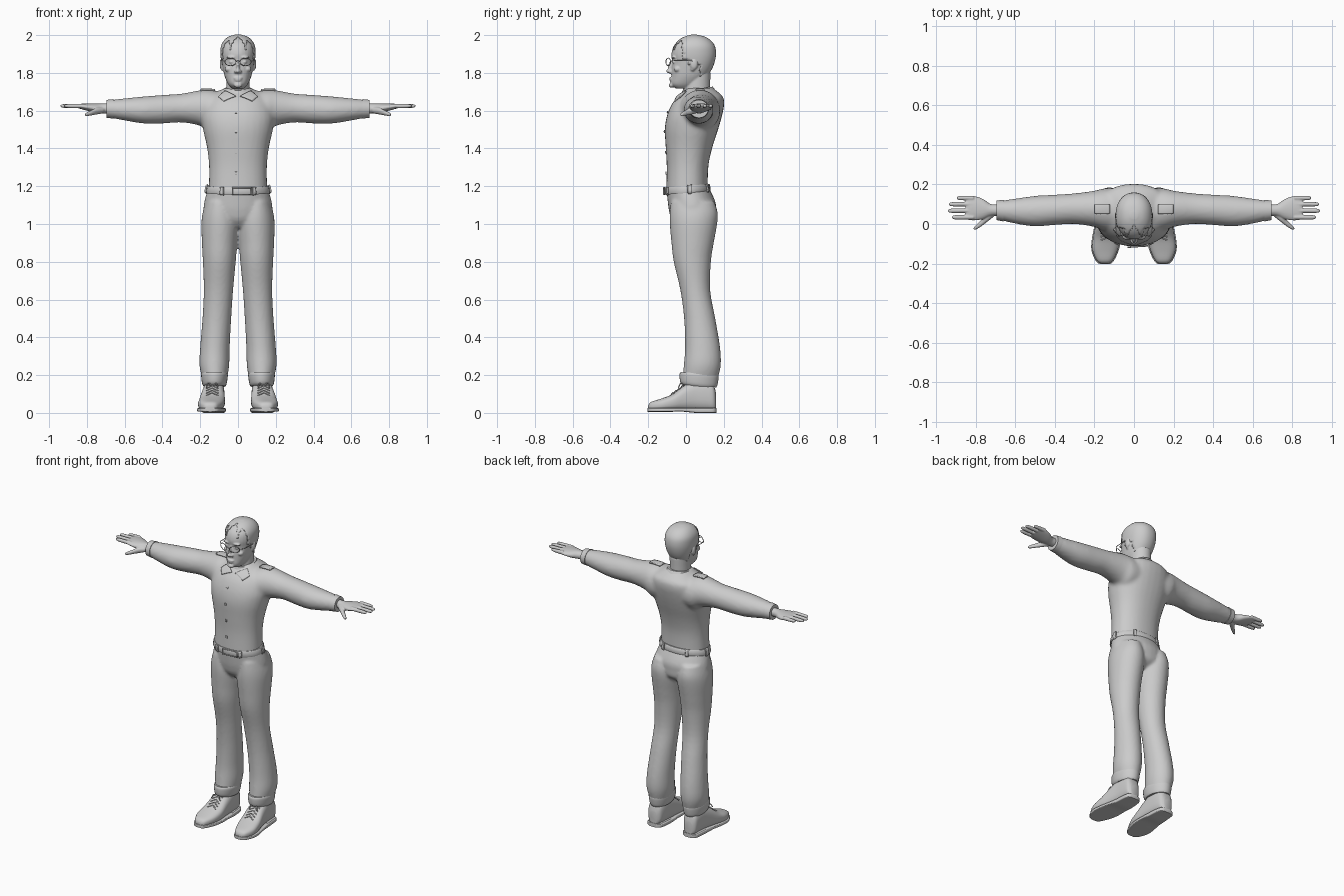
import bpy, bmesh, math
from mathutils import Matrix, Vector

cube = bpy.data.objects.get("Cube")
if cube:
    bpy.data.objects.remove(cube)

grey = bpy.data.materials.new("plain grey")
grey.use_nodes = True
grey.diffuse_color = (0.6, 0.6, 0.6, 1)
grey.node_tree.nodes["Principled BSDF"].inputs["Base Color"].default_value = (0.6, 0.6, 0.6, 1)


def spline(p0, p1, p2, p3, t):
    return [b + 0.5 * t * (c - a + t * (2*a - 5*b + 4*c - d + t * (3*(b - c) + d - a)))
            for a, b, c, d in zip(p0, p1, p2, p3)]


def loft(bm, axis, rows, power=1.0, tilt=0.0, steps=4, sides=32):
    """Skin sections (station, low a, high a, low b, high b) along an axis."""
    n = len(rows)
    fine = [spline(rows[max(i-1, 0)], rows[i], rows[i+1], rows[min(i+2, n-1)], k / steps)
            for i in range(n - 1) for k in range(steps)] + [rows[-1]]
    rings = []
    for s, a0, a1, b0, b1 in fine:
        ring = []
        for k in range(sides):
            ang = math.tau * k / sides
            c, d = math.cos(ang), math.sin(ang)
            a = (a0 + a1) / 2 + (a1 - a0) / 2 * math.copysign(abs(c) ** power, c)
            b = (b0 + b1) / 2 + (b1 - b0) / 2 * math.copysign(abs(d) ** power, d)
            x, y, z = {"X": (s, a, b), "Y": (a, s, b), "Z": (a, b, s)}[axis]
            ring.append(bm.verts.new((x, y, z + tilt * y)))
        rings.append(ring)
    faces = [bm.faces.new((r[k], r[(k+1) % sides], q[(k+1) % sides], q[k]))
             for r, q in zip(rings, rings[1:]) for k in range(sides)]
    faces += [bm.faces.new(rings[0]), bm.faces.new(rings[-1])]
    bmesh.ops.recalc_face_normals(bm, faces=faces)


def centred(rows):
    return [(z, -w, w, y0, y1) for z, w, y0, y1 in rows]


def blob(bm, place, size):
    bmesh.ops.create_uvsphere(bm, u_segments=20, v_segments=12, radius=1,
                              matrix=Matrix.Translation(place) @ Matrix.Diagonal((*size, 1)))


def finish(name, bm, voxel=0, mirror=False, smooth=4):
    me = bpy.data.meshes.new(name)
    bm.to_mesh(me)
    bm.free()
    ob = bpy.data.objects.new(name, me)
    bpy.context.collection.objects.link(ob)
    me.materials.append(grey)
    if mirror:
        ob.modifiers.new("mirror", "MIRROR").use_mirror_merge = False
    if voxel:
        rem = ob.modifiers.new("blend", "REMESH")
        rem.mode, rem.voxel_size, rem.use_smooth_shade = "VOXEL", voxel, True
        sm = ob.modifiers.new("smooth", "SMOOTH")
        sm.factor, sm.iterations = 0.5, smooth
    bpy.ops.object.select_all(action="DESELECT")
    ob.select_set(True)
    bpy.context.view_layer.objects.active = ob
    bpy.ops.object.shade_smooth_by_angle(angle=math.radians(45))
    return ob


def tube(name, paths, radius, closed=False, mirror=False):
    cu = bpy.data.curves.new(name, "CURVE")
    cu.dimensions, cu.bevel_depth, cu.bevel_resolution, cu.use_fill_caps = "3D", radius, 2, True
    for pts in paths:
        sp = cu.splines.new("POLY")
        sp.points.add(len(pts) - 1)
        for p, co in zip(sp.points, pts):
            p.co = (*co, 1)
        sp.use_cyclic_u = closed
    cu.materials.append(grey)
    ob = bpy.data.objects.new(name, cu)
    bpy.context.collection.objects.link(ob)
    if mirror:
        ob.modifiers.new("mirror", "MIRROR").use_mirror_merge = False
    return ob


def plate(name, corners, target, thick=0.006, mirror=True):
    """A thin patch laid onto the surface of another part."""
    bm = bmesh.new()
    a, b, c, d = map(Vector, corners)
    n = 8
    grid = [[bm.verts.new(a.lerp(b, i/n).lerp(d.lerp(c, i/n), j/n)) for i in range(n+1)]
            for j in range(n+1)]
    for j in range(n):
        for i in range(n):
            bm.faces.new((grid[j][i], grid[j][i+1], grid[j+1][i+1], grid[j+1][i]))
    ob = finish(name, bm, mirror=mirror)
    wrap = ob.modifiers.new("wrap", "SHRINKWRAP")
    wrap.target, wrap.wrap_mode, wrap.offset = target, "ABOVE_SURFACE", 0.004
    sol = ob.modifiers.new("thickness", "SOLIDIFY")
    sol.thickness, sol.offset = thick, 0
    return ob


# Shirt: torso and sleeves blended together
bm = bmesh.new()
loft(bm, "Z", centred([(1.17, .155, -.105, .115), (1.3, .153, -.102, .118), (1.4, .163, -.107, .138),
                       (1.5, .185, -.112, .17), (1.57, .195, -.102, .19), (1.63, .185, -.078, .202),
                       (1.67, .165, -.048, .198), (1.695, .12, -.02, .175), (1.72, .07, 0, .14)]), 0.9)
for s in (-1, 1):
    loft(bm, "X", [(s*x, *r) for x, *r in [
        (.08, -.04, .18, 1.5, 1.7), (.15, -.035, .18, 1.49, 1.71), (.2, -.015, .168, 1.52, 1.708),
        (.3, 0, .155, 1.538, 1.69), (.4, -.005, .148, 1.532, 1.683), (.5, -.012, .142, 1.532, 1.675),
        (.6, .002, .128, 1.548, 1.665), (.69, .024, .115, 1.565, 1.655)]])
shirt = finish("shirt", bm, voxel=.011, smooth=5)

bm = bmesh.new()
loft(bm, "X", [(.66, .013, .122, 1.558, 1.661), (.695, .02, .118, 1.562, 1.657)], steps=1)
finish("sleeve_cuffs", bm, mirror=True)

# Trousers: hips and legs blended together
bm = bmesh.new()
loft(bm, "Z", centred([(.98, .1, -.04, .1), (1.02, .165, -.075, .15), (1.07, .182, -.09, .158),
                       (1.12, .178, -.097, .155), (1.2, .155, -.105, .117)]))
for s in (-1, 1):
    loft(bm, "Z", [(z, s*a, s*b, *r) for z, a, b, *r in [
        (.17, .06, .185, -.02, .165), (.25, .047, .204, -.012, .184), (.35, .044, .2, -.005, .18),
        (.5, .036, .188, -.01, .155), (.65, .026, .181, -.03, .128), (.8, .012, .186, -.065, .132),
        (.9, .004, .191, -.077, .147), (1, -.005, .194, -.086, .165), (1.06, .005, .187, -.086, .168),
        (1.12, .02, .17, -.08, .15)]])
trousers = finish("trousers", bm, voxel=.009, smooth=4)

bm = bmesh.new()
loft(bm, "Z", [(.145, .066, .183, -.015, .16), (.16, .06, .19, -.03, .167), (.2, .054, .195, -.034, .173),
               (.214, .058, .192, -.028, .17)], tilt=-.06)
finish("trouser_turnups", bm, mirror=True)

# Belt, loops and buckle
bm = bmesh.new()
loft(bm, "Z", centred([(1.164, .168, -.11, .128), (1.17, .17, -.113, .131),
                       (1.196, .165, -.113, .127), (1.202, .162, -.11, .123)]), tilt=.08, steps=1)
belt = finish("belt", bm)
for x, y in ((.09, -.11), (.165, .02), (.09, .12)):
    side = Vector((.011, 0, 0)) if abs(y) > .05 else Vector((0, .011, 0))
    up, mid = Vector((0, 0, .026)), Vector((x, y, 1.183 + .08 * y))
    plate("belt_loops", [mid - side - up, mid + side - up, mid + side + up, mid - side + up], belt, .009)
tube("belt_buckle", [[(-.03, -.117, 1.157), (.07, -.11, 1.157), (.07, -.11, 1.192), (-.03, -.117, 1.192)]],
     .004, closed=True)

# Shoes: uppers, soles, heels and laces
upper = [(-.2, .128, .165, .012, .04), (-.185, .108, .187, .01, .058), (-.13, .082, .21, .01, .076),
         (-.07, .07, .207, .01, .1), (-.01, .07, .195, .01, .145), (.05, .072, .185, .01, .175),
         (.11, .076, .18, .01, .175), (.145, .085, .174, .01, .15), (.16, .105, .155, .015, .1)]
bm = bmesh.new()
loft(bm, "Y", upper, 0.75)
finish("shoe_uppers", bm, mirror=True)
bm = bmesh.new()
loft(bm, "Y", [(y * 1.015, a - .005, b + .005, .006 if y < .05 else 0, .026) for y, a, b, *r in upper], 0.3)
loft(bm, "Y", [(.05, .074, .184, 0, .03), (.15, .085, .175, 0, .03)], 0.3, steps=1)
finish("shoe_soles", bm, mirror=True)
laces = []
for i in range(5):
    y, z = -.07 + .017 * i, .104 + .0125 * i
    for tip in (-.012, .012):
        laces.append([(.105, y - tip, z - .012), (.137, y, z + .003), (.168, y + tip, z - .012)])
laces.append([(.137, -.01, .158), (.115, -.03, .156), (.108, -.04, .135)])
laces.append([(.137, -.01, .158), (.16, -.03, .156), (.168, -.04, .135)])
tube("shoe_laces", laces, .003, mirror=True)

# Hands: palm, four fingers and thumb
bm = bmesh.new()
loft(bm, "X", [(.66, .04, .1, 1.585, 1.64), (.72, .04, .1, 1.585, 1.637), (.76, .025, .125, 1.59, 1.638),
               (.8, .018, .14, 1.6, 1.638), (.835, .02, .14, 1.61, 1.636), (.85, .03, .13, 1.615, 1.632)])
for y, tip in ((.034, .92), (.067, .94), (.1, .935), (.131, .895)):
    w = .0115
    loft(bm, "X", [(.81, y - w, y + w, 1.612, 1.637), (tip - .04, y - w, y + w, 1.613, 1.636),
                   (tip - .01, y - .01, y + .01, 1.616, 1.634), (tip, y - .004, y + .004, 1.621, 1.629)], sides=16)
loft(bm, "X", [(.71, .035, .075, 1.587, 1.62), (.745, .008, .05, 1.58, 1.618), (.775, -.015, .018, 1.575, 1.603),
               (.8, -.029, -.007, 1.57, 1.592), (.81, -.03, -.018, 1.572, 1.584)], sides=16)
finish("hands", bm, voxel=.004, mirror=True, smooth=3)

# Head with neck, face and ears
skull = [(1.718, .032, -.055, .03), (1.74, .052, -.079, .07), (1.78, .07, -.078, .11), (1.82, .079, -.077, .135),
         (1.86, .086, -.073, .15), (1.9, .09, -.077, .156), (1.94, .087, -.066, .15), (1.97, .071, -.04, .128),
         (1.99, .046, -.005, .095), (2, .014, .03, .055)]
bm = bmesh.new()
loft(bm, "Z", centred(skull), 0.92)
loft(bm, "Z", centred([(1.64, .07, -.02, .14), (1.7, .062, -.015, .128), (1.8, .06, 0, .13)]))
for place, size in (((0, -.085, 1.81), (.014, .021, .013)), ((0, -.078, 1.832), (.009, .018, .03)),
                    ((0, -.078, 1.772), (.024, .011, .006)), ((0, -.077, 1.761), (.021, .011, .006)),
                    ((0, -.077, 1.735), (.022, .014, .014))):
    blob(bm, place, size)
for s in (-1, 1):
    for place, size in (((.034, -.066, 1.882), (.026, .014, .007)), ((.013, -.082, 1.806), (.008, .012, .008)),
                        ((.034, -.063, 1.858), (.013, .01, .009)), ((.05, -.045, 1.82), (.02, .02, .016)),
                        ((.086, .042, 1.846), (.011, .02, .03)), ((.081, .035, 1.823), (.008, .012, .014))):
        blob(bm, (s * place[0], *place[1:]), size)
finish("head", bm, voxel=.0045, smooth=3)

# Hair: thin shell with a receding hairline
bm = bmesh.new()
loft(bm, "Z", centred([(z + .002, w + .003, a - .003, b + .003) for z, w, a, b in skull[2:]]), 0.92, sides=64)


def bare(p):
    peak = -.07 + 1.4 * abs(abs(p.x) - .045) if abs(p.x) < .045 else -.02
    line = peak if p.z > 1.92 else (-.015 if p.z > 1.875 else .075 if p.z < 1.84 else .015)
    return p.y < line or p.z < 1.785


bmesh.ops.delete(bm, geom=[f for f in bm.faces if bare(f.calc_center_median())], context="FACES")
finish("hair", bm).modifiers.new("thickness", "SOLIDIFY").thickness = .004

# Spectacles
rim = [(.04 + .029 * math.cos(t), -.094 + .012 * math.cos(t), 1.858 + .02 * math.sin(t))
       for t in (math.tau * k / 24 for k in range(24))]
tube("spectacle_rims", [rim], .0022, closed=True, mirror=True)
tube("spectacle_arms", [[(.069, -.082, 1.863), (.089, -.06, 1.865), (.092, .03, 1.865), (.09, .05, 1.85)]],
     .0022, mirror=True)
tube("spectacle_bridge", [[(-.012, -.104, 1.862), (0, -.107, 1.866), (.012, -.104, 1.862)]], .0022)

# Collar, shoulder straps, front seam and buttons
bm = bmesh.new()
loft(bm, "Z", centred([(1.67, .092, -.035, .165), (1.69, .083, -.026, .155), (1.71, .072, -.018, .142)]),
     tilt=.12, steps=2)
finish("collar_band", bm)
plate("collar_points", [(.012, -.05, 1.68), (.07, -.04, 1.635), (.1, -.02, 1.665), (.07, 0, 1.705)], shirt)
for s in (-1, 1):
    plate("shoulder_strap", [(s*.12, .05, 1.72), (s*.2, .05, 1.72), (s*.2, .1, 1.72), (s*.12, .1, 1.72)],
          shirt, .009, mirror=False)
for z in (1.6, 1.49, 1.38, 1.27):
    plate("shirt_button", [(-.017, -.12, z - .007), (-.005, -.12, z - .007), (-.005, -.12, z + .007),
                           (-.017, -.12, z + .007)], shirt, .005, mirror=False)
